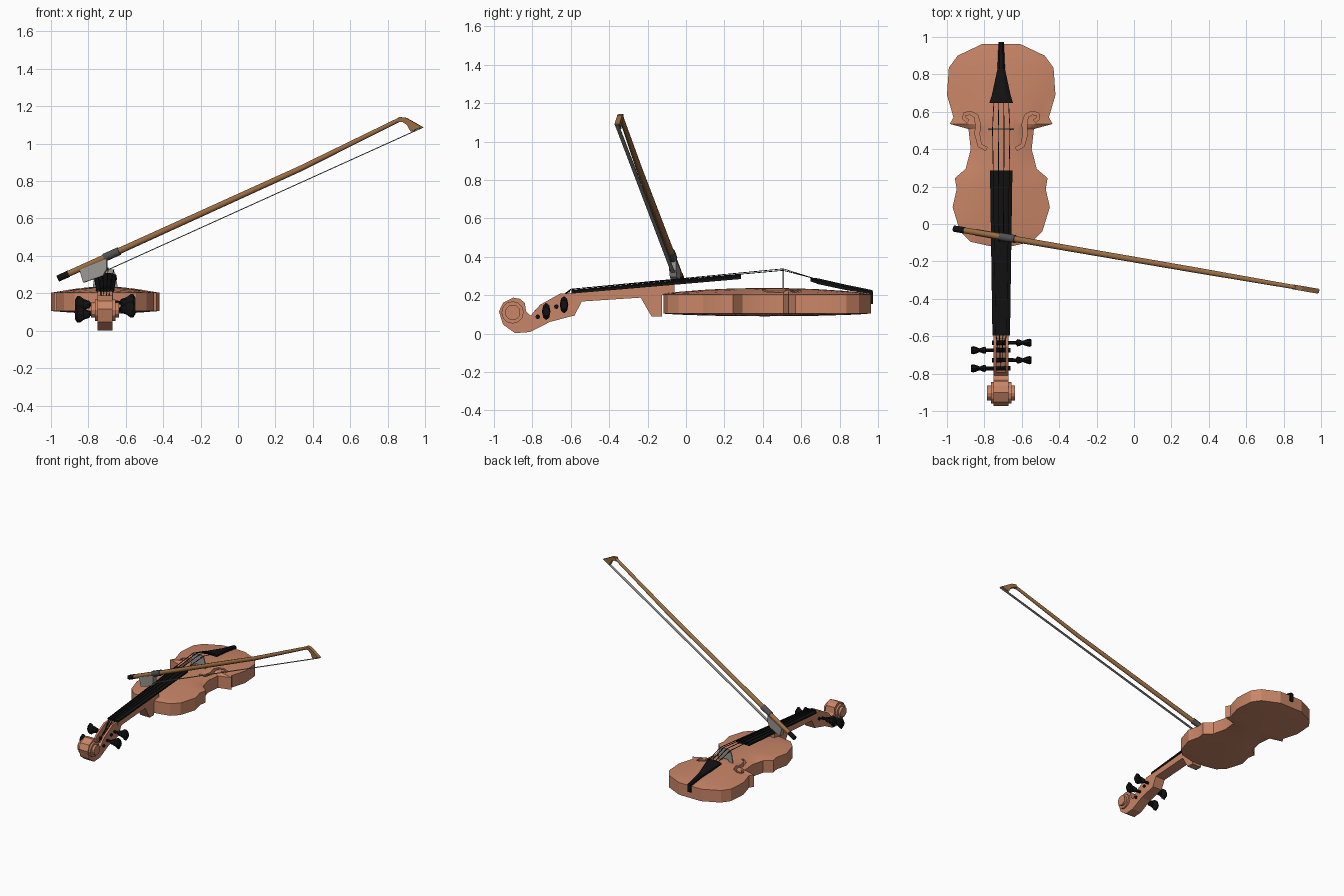
import bpy, bmesh, math
from mathutils import Vector

old = bpy.data.objects.get("Cube")
if old:
    bpy.data.objects.remove(old, do_unlink=True)

CX = -0.71  # centre line of the instrument


def material(name, rgb):
    m = bpy.data.materials.new(name)
    m.use_nodes = True
    m.diffuse_color = (*rgb, 1)
    m.node_tree.nodes["Principled BSDF"].inputs["Base Color"].default_value = (*rgb, 1)
    return m


WOOD = material("varnished wood", (0.58, 0.235, 0.135))
BOW = material("bow wood", (0.32, 0.15, 0.055))
BLACK = material("ebony black", (0.006, 0.006, 0.006))
GREY = material("pale grey", (0.32, 0.31, 0.29))
DARK = material("dark grey", (0.08, 0.08, 0.085))


def smooth(ob, angle=30):
    bpy.ops.object.select_all(action="DESELECT")
    ob.select_set(True)
    bpy.context.view_layer.objects.active = ob
    bpy.ops.object.shade_smooth_by_angle(angle=math.radians(angle))


def loft(name, sections, mat):
    """Skin a row of equal closed cross-sections and cap both ends."""
    bm = bmesh.new()
    rings = [[bm.verts.new(p) for p in s] for s in sections]
    n = len(rings[0])
    for a, b in zip(rings, rings[1:]):
        for i in range(n):
            j = (i + 1) % n
            bm.faces.new((a[i], a[j], b[j], b[i]))
    bm.faces.new(rings[0])
    bm.faces.new(rings[-1])
    bmesh.ops.recalc_face_normals(bm, faces=bm.faces)
    me = bpy.data.meshes.new(name)
    bm.to_mesh(me)
    bm.free()
    me.materials.append(mat)
    ob = bpy.data.objects.new(name, me)
    bpy.context.collection.objects.link(ob)
    return ob


def side_prism(name, yz, half, mat):
    return loft(name, [[(CX + x, y, z) for y, z in yz] for x in (-half, half)], mat)


def tube(name, path, radii, mat, sides=8):
    pts = [Vector(p) for p in path]
    sections = []
    for i, p in enumerate(pts):
        d = (pts[min(i + 1, len(pts) - 1)] - pts[max(i - 1, 0)]).normalized()
        u = d.cross(Vector((0, 0, 1))).normalized()
        v = u.cross(d)
        angles = [2 * math.pi * (k + 0.5) / sides for k in range(sides)]
        sections.append([p + radii[i] * (u * math.cos(a) + v * math.sin(a)) for a in angles])
    return loft(name, sections, mat)


def cut(ob, cutter):
    cutter.hide_render = True
    mod = ob.modifiers.new("cut", "BOOLEAN")
    mod.operation = "DIFFERENCE"
    mod.solver = "EXACT"
    mod.object = cutter
    bpy.context.view_layer.objects.active = ob
    bpy.ops.object.modifier_apply(modifier=mod.name)
    bpy.data.objects.remove(cutter, do_unlink=True)


# Body: arched cross-sections along the length (half width, y)
outline = [(0.06, -0.118), (0.165, -0.095), (0.22, -0.04), (0.26, 0.09), (0.238, 0.187),
           (0.248, 0.245), (0.19, 0.295), (0.163, 0.40), (0.175, 0.508), (0.275, 0.535),
           (0.255, 0.57), (0.29, 0.69), (0.28, 0.835), (0.233, 0.90), (0.10, 0.963)]
steps = [-1, -0.75, -0.5, -0.25, 0, 0.25, 0.5, 0.75, 1]
sections = []
for w, y in outline:
    swell = max(0, 1 - ((y - 0.42) / 0.545) ** 2) ** 0.7
    top = [(CX + w * t, y, 0.203 + 0.034 * (1 - t * t) * swell) for t in steps]
    back = [(CX + w * t, y, 0.105 - 0.015 * (1 - t * t) * swell) for t in reversed(steps)]
    sections.append(top + back)
body = loft("body", sections, WOOD)

# Sound holes: curled slots sunk into the top
slot = [Vector(p) for p in [(0.178, 0.55), (0.198, 0.565), (0.195, 0.588), (0.165, 0.594),
                            (0.135, 0.578), (0.124, 0.535), (0.128, 0.48), (0.115, 0.42), (0.08, 0.402)]]
widths = [0.009, 0.009, 0.008, 0.009, 0.011, 0.013, 0.012, 0.01, 0.01]
left, right = [], []
for i, p in enumerate(slot):
    d = (slot[min(i + 1, len(slot) - 1)] - slot[max(i - 1, 0)]).normalized()
    n = Vector((-d.y, d.x)) * widths[i]
    left.append(p + n)
    right.append(p - n)
ring = left + right[::-1]
for s in (-1, 1):
    cut(body, loft("hole_cutter", [[(CX + s * p.x, p.y, z) for p in ring] for z in (0.12, 0.3)], WOOD))
smooth(body, 25)

# Neck with heel
side_prism("neck", [(-0.59, 0.211), (-0.06, 0.262), (-0.06, 0.2), (-0.125, 0.2), (-0.125, 0.09),
                    (-0.18, 0.09), (-0.236, 0.187), (-0.543, 0.167), (-0.58, 0.095)], 0.042, WOOD)

# Peg box curling into the scroll
pegbox = side_prism("pegbox", [(-0.578, 0.211), (-0.655, 0.208), (-0.76, 0.15), (-0.81, 0.092),
                               (-0.832, 0.115), (-0.84, 0.16), (-0.865, 0.181), (-0.9, 0.187),
                               (-0.953, 0.16), (-0.974, 0.115), (-0.953, 0.047), (-0.89, 0.002),
                               (-0.813, 0.008), (-0.71, 0.06), (-0.578, 0.095)], 0.04, WOOD)
cut(pegbox, side_prism("slot_cutter", [(-0.615, 0.3), (-0.615, 0.14), (-0.7, 0.1), (-0.79, 0.055),
                                       (-0.79, 0.3)], 0.024, WOOD))
for name, r, half in (("scroll_coil", 0.058, 0.055), ("scroll_eye", 0.04, 0.075)):
    circle = [(-0.903 + r * math.cos(k * math.pi / 6), 0.11 + r * math.sin(k * math.pi / 6)) for k in range(12)]
    side_prism(name, circle, half, WOOD)


# Fingerboard and tailpiece share a rounded bar section
def bar(y, w, z, t):
    shape = [(-1, z - t), (1, z - t), (1, z - t * 0.4), (0.5, z), (-0.5, z), (-1, z - t * 0.4)]
    return [(CX + w * a, y, h) for a, h in shape]


loft("fingerboard", [bar(-0.595, 0.047, 0.228, 0.02), bar(0.287, 0.06, 0.308, 0.024)], BLACK)
loft("tailpiece", [bar(0.648, 0.063, 0.292, 0.02), bar(0.69, 0.05, 0.287, 0.03),
                   bar(0.83, 0.02, 0.255, 0.028), bar(0.972, 0.014, 0.226, 0.022)], BLACK)
loft("end_button", [[(CX + x, y, z) for x, y in ((-0.013, 0.95), (0.013, 0.95), (0.013, 0.973), (-0.013, 0.973))]
                    for z in (0.155, 0.22)], BLACK)

# Bridge: thin plate with an arched foot
arch = [(-0.068, 0.225), (-0.035, 0.225), (-0.025, 0.25), (0.025, 0.25), (0.035, 0.225), (0.068, 0.225),
        (0.056, 0.30), (0.045, 0.325), (0.015, 0.334), (-0.015, 0.334), (-0.045, 0.325), (-0.056, 0.30)]
loft("bridge", [[(CX + x, y, z) for x, z in arch] for y in (0.502, 0.51)], GREY)

# Pegs alternate sides: profile of (x, half depth, half height)
profile = [(-0.05, 0.012, 0.012), (0.08, 0.01, 0.01), (0.085, 0.019, 0.02), (0.095, 0.018, 0.022),
           (0.115, 0.01, 0.03), (0.135, 0.018, 0.045), (0.15, 0.022, 0.045), (0.162, 0.018, 0.025)]
pegs = [(1, -0.635, 0.15), (-1, -0.675, 0.14), (1, -0.728, 0.115), (-1, -0.772, 0.088)]
for i, (s, y, z) in enumerate(pegs):
    rings = [[(CX + s * x, y + ry * math.cos(k * math.pi / 4), z + rz * math.sin(k * math.pi / 4))
              for k in range(8)] for x, ry, rz in profile]
    loft(f"peg_{i + 1}", rings, BLACK)

# Strings: peg, nut, bridge, tailpiece
for i, (slot_no, peg) in enumerate(zip((-1.5, 1.5, -0.5, 0.5), (1, 0, 3, 2))):
    drop = 0.008 * (abs(slot_no) > 1)
    path = [(CX + slot_no * 0.01, pegs[peg][1], pegs[peg][2] + 0.012),
            (CX + slot_no * 0.018, -0.6, 0.231),
            (CX + slot_no * 0.031, 0.506, 0.337 - drop),
            (CX + slot_no * 0.026, 0.66, 0.289)]
    tube(f"string_{i + 1}", path, [0.0028] * 4, BLACK, 4)


# Bow: everything lies in one upright slanted plane
def on_bow(x, z, off=0):
    return (x + 0.17 * off, -0.19 - 0.172 * x + off, z)


def bow_plate(name, xz, half, mat):
    return loft(name, [[on_bow(x, z, o) for x, z in xz] for o in (-half, half)], mat)


def bow_tube(name, xz, radii, mat):
    smooth(tube(name, [on_bow(x, z) for x, z in xz], radii, mat), 50)


bow_tube("bow_stick", [(-0.91, 0.303), (-0.715, 0.39), (0.33, 0.865), (0.87, 1.132)],
         [0.017, 0.018, 0.016, 0.012], BOW)
bow_tube("bow_screw", [(-0.962, 0.279), (-0.905, 0.305)], [0.018, 0.019], BLACK)
bow_tube("bow_grip", [(-0.715, 0.39), (-0.635, 0.426)], [0.023, 0.023], DARK)
bow_plate("bow_head", [(0.85, 1.116), (0.862, 1.143), (0.90, 1.138), (0.985, 1.09), (0.925, 1.064),
                       (0.905, 1.10), (0.88, 1.117)], 0.013, BOW)
bow_plate("bow_frog", [(-0.845, 0.325), (-0.825, 0.257), (-0.72, 0.294), (-0.70, 0.33), (-0.70, 0.385)],
          0.018, GREY)
bow_plate("bow_hair", [(-0.73, 0.312), (0.99, 1.09), (0.99, 1.086), (-0.73, 0.308)], 0.01, GREY)
